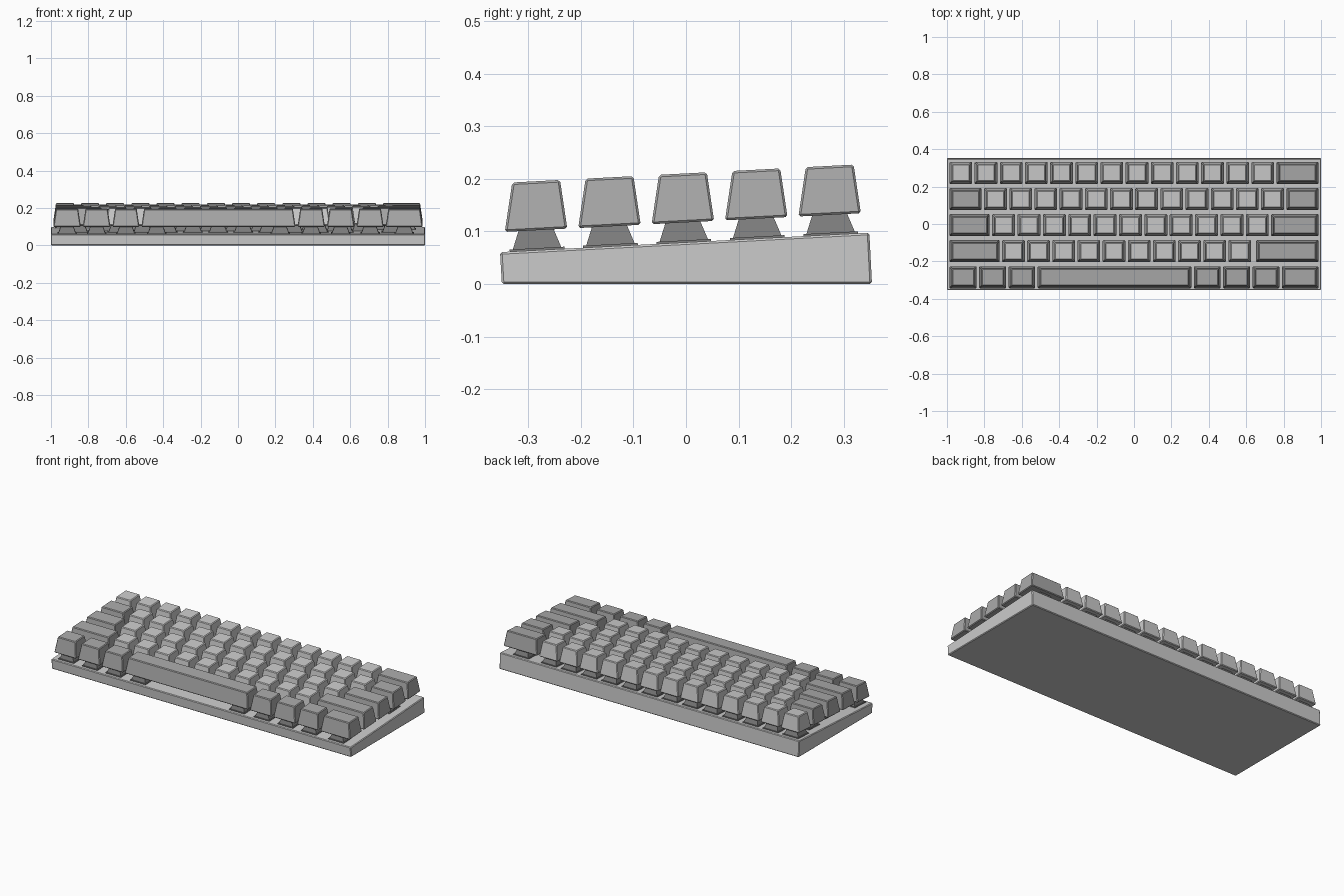
import bpy, bmesh, math
from mathutils import Matrix, Vector

if "Cube" in bpy.data.objects:
    bpy.data.objects.remove(bpy.data.objects["Cube"])

TILT = Matrix.Translation((0, 0, 0.079)) @ Matrix.Rotation(math.radians(3), 4, 'X')


def material(name, g):
    m = bpy.data.materials.new(name)
    m.diffuse_color = (g, g, g, 1)
    m.use_nodes = True
    m.node_tree.nodes["Principled BSDF"].inputs["Base Color"].default_value = m.diffuse_color
    return m


DARK = material("dark_grey", 0.4)
BLACK = material("switch_grey", 0.2)


def finish(name, bm, mat=None, bevel=0):
    bmesh.ops.recalc_face_normals(bm, faces=bm.faces)
    if bevel:
        bmesh.ops.bevel(bm, geom=bm.edges[:], offset=bevel, segments=1,
                        affect='EDGES', profile=0.5)
    me = bpy.data.meshes.new(name)
    bm.to_mesh(me)
    bm.free()
    ob = bpy.data.objects.new(name, me)
    bpy.context.collection.objects.link(ob)
    if mat:
        me.materials.append(mat)
    return ob


def frustum(bm, x, y, z0, z1, w, d, inset, shift=0):
    """Tapered block standing on the tilted plate."""
    verts = bmesh.ops.create_cube(bm, size=1)["verts"]
    for v in verts:
        top = v.co.z > 0
        k = 2 * inset if top else 0
        v.co = TILT @ Vector((x + v.co.x * (w - k),
                              y + v.co.y * (d - k) + (shift if top else 0),
                              z1 if top else z0))


# Wedge case: side profile extruded across the width
bm = bmesh.new()
profile = [(-0.350, 0), (0.3535, 0), (0.3485, 0.0975), (-0.3535, 0.0605)]
face = bm.faces.new([bm.verts.new((-1, y, z)) for y, z in profile])
ext = bmesh.ops.extrude_face_region(bm, geom=[face])["geom"]
bmesh.ops.translate(bm, vec=(2, 0, 0),
                    verts=[g for g in ext if isinstance(g, bmesh.types.BMVert)])
finish("case", bm, bevel=0.004)


def key(name, x0, x1, row, dark):
    y = (row - 2) * 0.1397 - 0.004
    bm = bmesh.new()
    frustum(bm, (x0 + x1) / 2, y, 0.038, 0.131, x1 - x0, 0.119, 0.014, 0.005)
    finish(name, bm, DARK if dark else None, bevel=0.004)
    # switches under the key: two at the ends of the long bar
    c = (x0 + x1) / 2
    for sx in ([c - 0.33, c + 0.33] if x1 - x0 > 0.5 else [c]):
        bm = bmesh.new()
        frustum(bm, sx, y, -0.002, 0.004, 0.104, 0.104, 0)
        frustum(bm, sx, y, 0.004, 0.042, 0.092, 0.092, 0.014)
        frustum(bm, sx, y, 0.030, 0.060, 0.034, 0.034, 0)
        finish("switch", bm, BLACK)


E = 0.987      # outer edge of the key field
GAP = 0.012
# row index, start of letter keys, count, start of right-hand wide key
rows = [(4, -E, 13, 0.762), (3, -0.802, 12, 0.814),
        (2, -0.759, 11, 0.733), (1, -0.706, 10, 0.652)]
for row, start, n, right in rows:
    if start > -E:
        key("left_wide_key", -E, start - GAP, row, True)
    pitch = (right - start) / n if row != 1 else 0.1345
    for i in range(n):
        x = start + i * pitch
        key("letter_key", x, x + pitch - GAP, row, False)
    key("right_wide_key", right, E, row, True)

# Bottom row with the long bar
edges = [-E, -0.829, -0.671, -0.516, 0.319, 0.476, 0.634, 0.790, E + GAP]
for a, b in zip(edges, edges[1:]):
    key("long_bar" if b - a > 0.5 else "modifier_key", a, b - GAP, 0, True)
